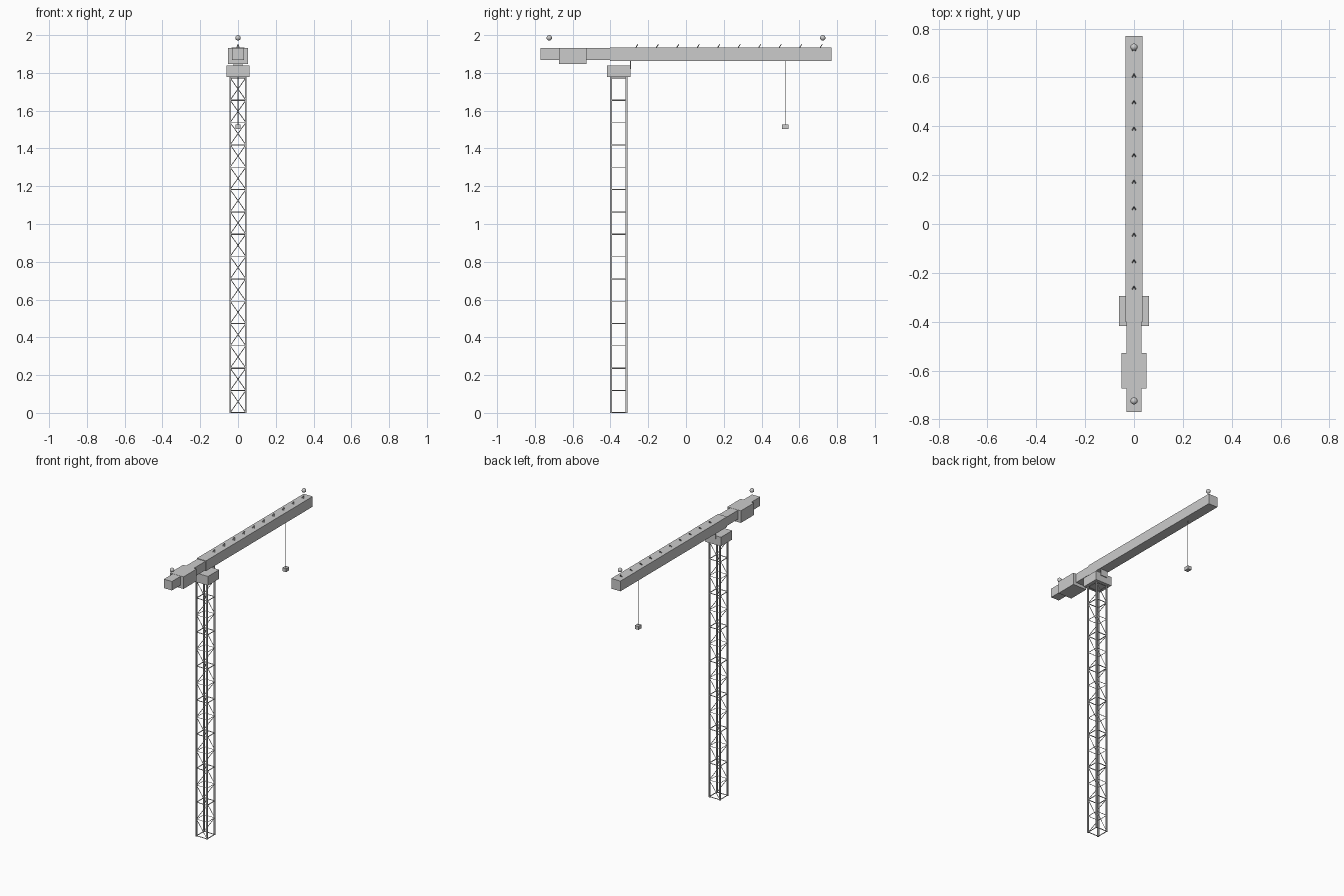
import bpy, bmesh
from mathutils import Vector, Matrix

if "Cube" in bpy.data.objects:
    bpy.data.objects.remove(bpy.data.objects["Cube"])


def finish(name, bm):
    mesh = bpy.data.meshes.new(name)
    bm.to_mesh(mesh)
    bm.free()
    ob = bpy.data.objects.new(name, mesh)
    bpy.context.collection.objects.link(ob)
    return ob


def box(name, lo, hi):
    bm = bmesh.new()
    lo, hi = Vector(lo), Vector(hi)
    m = Matrix.Translation((lo + hi) / 2) @ Matrix.Diagonal((hi - lo).to_4d())
    bmesh.ops.create_cube(bm, size=1, matrix=m)
    return finish(name, bm)


def rod(bm, a, b, r, sides=6):
    a, b = Vector(a), Vector(b)
    d = b - a
    m = Matrix.Translation((a + b) / 2) @ d.to_track_quat('Z', 'Y').to_matrix().to_4x4()
    bmesh.ops.create_cone(bm, cap_ends=True, segments=sides, radius1=r, radius2=r,
                          depth=d.length, matrix=m)


CY, S, STEP = -0.356, 0.041, 0.1182   # mast centre, half width, panel height

# Mast corner legs
for i, sx in enumerate((-1, 1)):
    for j, sy in enumerate((-1, 1)):
        x, y = sx * S, CY + sy * S
        box(f"mast_leg_{i}{j}", (x - .0045, y - .0045, 0), (x + .0045, y + .0045, 1.79))

# Mast rings, heavier at each section joint
bm = bmesh.new()
for k in range(16):
    z, r = k * STEP + (0.003 if k == 0 else 0), 0.003 if k % 2 == 0 else 0.0018
    c = [(-S, CY - S, z), (S, CY - S, z), (S, CY + S, z), (-S, CY + S, z)]
    for n in range(4):
        rod(bm, c[n], c[(n + 1) % 4], r)
finish("mast_rings", bm)

# Mast diagonals zigzag on front and back, in opposite directions
bm = bmesh.new()
for k in range(15):
    for sy in (-1, 1):
        s = S * sy * (1 if k % 2 else -1)
        rod(bm, (s, CY + sy * S, k * STEP + .002), (-s, CY + sy * S, (k + 1) * STEP), 0.002)
finish("mast_diagonals", bm)

# Slewing platform and its front plate
box("slewing_platform", (-.062, -.418, 1.777), (.062, -.295, 1.84))
box("platform_plate", (-.025, -.296, 1.82), (.025, -.290, 1.87))

# Jib, counter jib and counterweight
box("jib", (-.035, -.402, 1.864), (.035, .77, 1.935))
box("counter_jib", (-.031, -.77, 1.869), (.031, -.40, 1.931))
box("counterweight", (-.052, -.673, 1.848), (.052, -.528, 1.932))

# Jib lacing whose peaks stand out of the top
bm = bmesh.new()
for k in range(10):
    y = -0.255 + k * 0.1085
    for sx in (-1, 1):
        rod(bm, (sx * .03, y - .05, 1.875), (0, y, 1.951), 0.0025)
finish("jib_lacing", bm)

# Hoist rope and hook block
bm = bmesh.new()
rod(bm, (0, .525, 1.52), (0, .525, 1.87), 0.002, 8)
finish("hoist_rope", bm)
box("hook_block", (-.014, .508, 1.503), (.014, .542, 1.527))

# Warning lamps at both ends
for name, y in (("jib_lamp", .724), ("counter_jib_lamp", -.724)):
    bm = bmesh.new()
    bmesh.ops.create_uvsphere(bm, u_segments=16, v_segments=10, radius=0.0145,
                              matrix=Matrix.Translation((0, y, 1.9855)))
    for f in bm.faces:
        f.smooth = True
    finish(name, bm)
